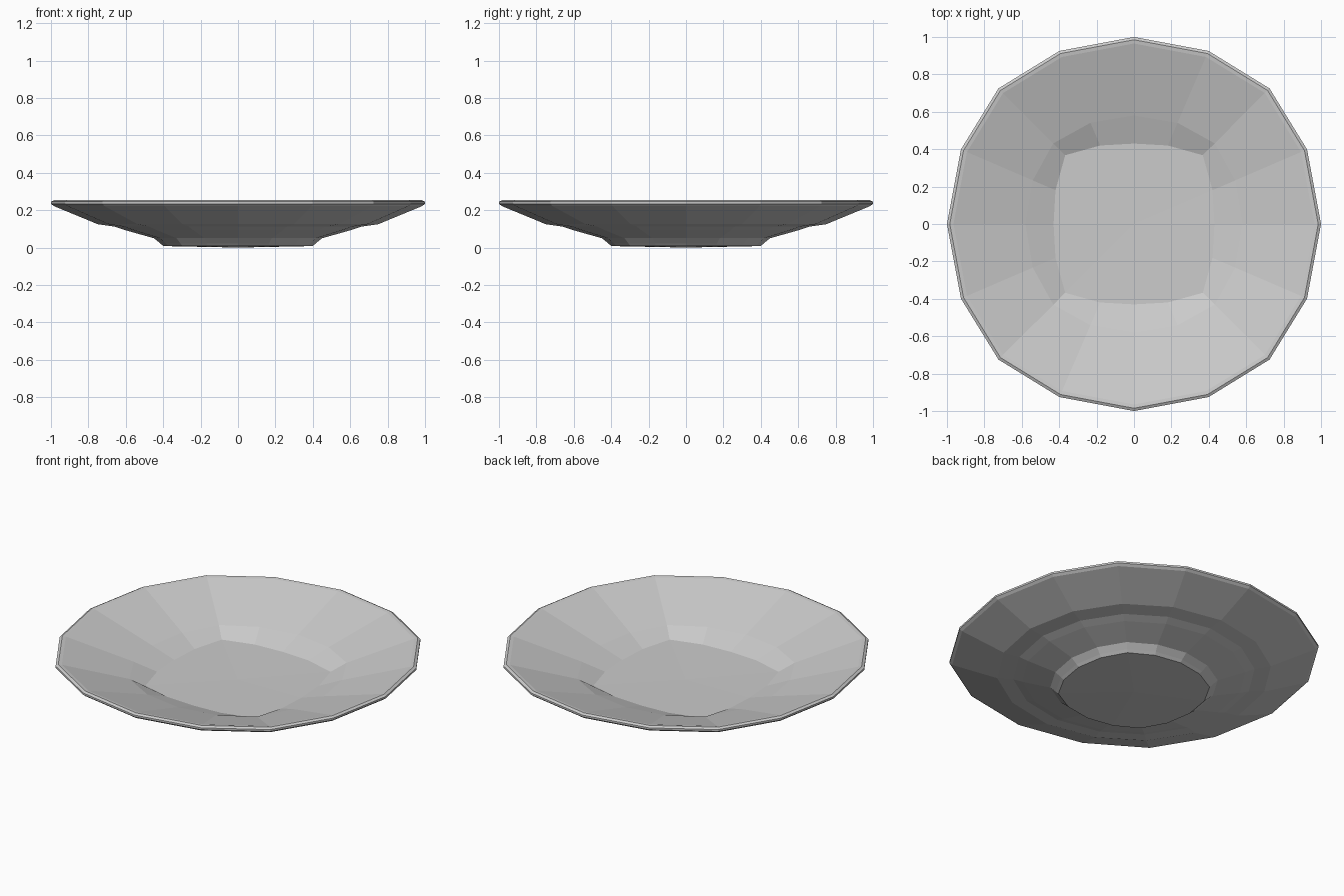
import bpy, bmesh
from math import sin, cos, radians

if "Cube" in bpy.data.objects:
    bpy.data.objects.remove(bpy.data.objects["Cube"])

# Plate profile rings: (radius on the axes, radius on the diagonals, height)
PROFILE = [
    (0.40, 0.42, 0.008),   # foot
    (0.415, 0.435, 0.022),
    (0.45, 0.465, 0.05),
    (0.61, 0.62, 0.095),   # underside step
    (0.66, 0.67, 0.112),
    (0.75, 0.76, 0.125),
    (0.985, 1.01, 0.222),  # rim
    (1.00, 1.025, 0.234),
    (1.00, 1.025, 0.245),
    (0.985, 1.01, 0.253),
    (0.965, 0.99, 0.25),
    (0.58, 0.61, 0.133),   # inner wall
    (0.43, 0.52, 0.085),   # squarish floor
]
ANGLES = [a + q * 90 for q in range(4) for a in (0, 23.3, 45, 66.7)]


def ring(bm, r_axis, r_diag, z):
    verts = []
    for a in ANGLES:
        r = r_axis + (r_diag - r_axis) * {0: 0.0, 45: 1.0}.get(a % 90, 0.3)
        verts.append(bm.verts.new((r * cos(radians(a)), r * sin(radians(a)), z)))
    return verts


def cap(bm, verts, z):
    c = bm.verts.new((0, 0, z))
    for i in range(len(verts)):
        bm.faces.new((verts[i - 1], verts[i], c))


# Faceted plate
bm = bmesh.new()
rings = [ring(bm, *p) for p in PROFILE]
for low, high in zip(rings, rings[1:]):
    for i in range(len(low)):
        bm.faces.new((low[i - 1], low[i], high[i], high[i - 1]))
cap(bm, rings[0], 0.0)
cap(bm, rings[-1], 0.08)
bmesh.ops.recalc_face_normals(bm, faces=bm.faces)
mesh = bpy.data.meshes.new("plate")
bm.to_mesh(mesh)
bm.free()
bpy.context.collection.objects.link(bpy.data.objects.new("plate", mesh))
